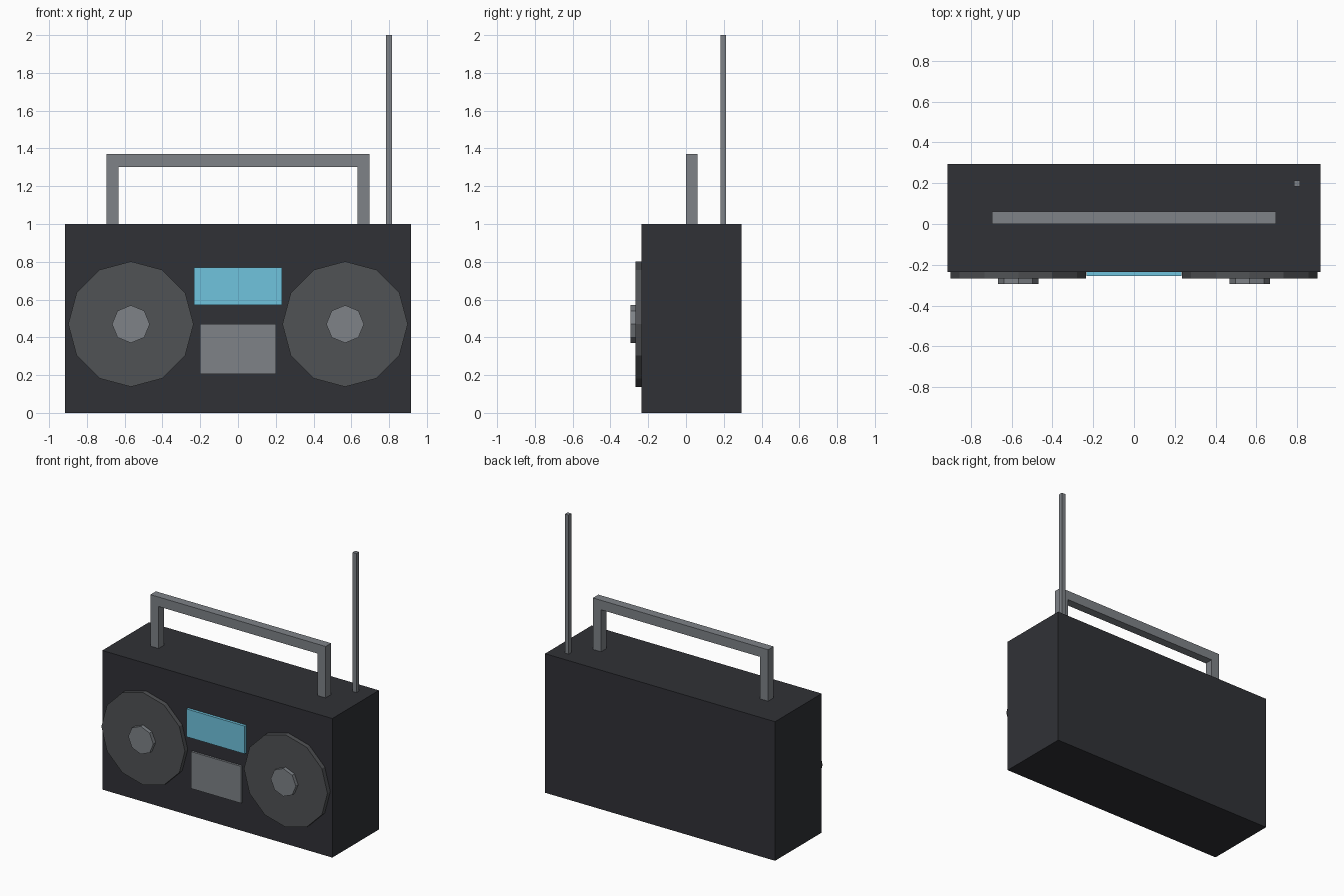
import bpy
import bmesh
from math import pi

if "Cube" in bpy.data.objects:
    bpy.data.objects.remove(bpy.data.objects["Cube"])


def material(name, rgb):
    mat = bpy.data.materials.new(name)
    mat.diffuse_color = (*rgb, 1)
    mat.use_nodes = True
    mat.node_tree.nodes["Principled BSDF"].inputs["Base Color"].default_value = mat.diffuse_color
    return mat


DARK = material("dark_plastic", (0.03, 0.031, 0.037))
CONE = material("speaker_grey", (0.08, 0.084, 0.09))
METAL = material("light_grey", (0.21, 0.225, 0.245))
BLUE = material("display_blue", (0.16, 0.55, 0.73))


def box(name, lo, hi, mat):
    """Box between two opposite corners."""
    bpy.ops.mesh.primitive_cube_add(size=1, location=[(a + b) / 2 for a, b in zip(lo, hi)])
    ob = bpy.context.object
    ob.name = name
    ob.scale = [b - a for a, b in zip(lo, hi)]
    bpy.ops.object.transform_apply(location=False, rotation=False, scale=True)
    ob.data.materials.append(mat)


def disc(name, sides, radius, x, z, y_front, y_back, mat):
    """Low-poly disc facing the front."""
    bpy.ops.mesh.primitive_cylinder_add(
        vertices=sides, radius=radius, depth=y_back - y_front,
        location=(x, (y_front + y_back) / 2, z), rotation=(pi / 2, 0, 0))
    ob = bpy.context.object
    ob.name = name
    ob.data.materials.append(mat)


def extruded_profile(name, points, y0, y1, mat):
    """Extrude an x-z outline along y."""
    bm = bmesh.new()
    face = bm.faces.new([bm.verts.new((x, y0, z)) for x, z in points])
    out = bmesh.ops.extrude_face_region(bm, geom=[face], use_keep_orig=True)
    new = [g for g in out["geom"] if isinstance(g, bmesh.types.BMVert)]
    bmesh.ops.translate(bm, verts=new, vec=(0, y1 - y0, 0))
    bmesh.ops.recalc_face_normals(bm, faces=bm.faces)
    mesh = bpy.data.meshes.new(name)
    bm.to_mesh(mesh)
    bm.free()
    mesh.materials.append(mat)
    bpy.context.collection.objects.link(bpy.data.objects.new(name, mesh))


FRONT = -0.235  # front panel plane

# Case
box("case", (-0.915, FRONT, 0), (0.915, 0.295, 1), DARK)

# Speakers with centre hubs
for side, x in (("left", -0.567), ("right", 0.567)):
    disc(f"{side}_speaker", 12, 0.332, x, 0.47, -0.268, FRONT + 0.01, CONE)
    disc(f"{side}_speaker_hub", 8, 0.1, x, 0.47, -0.295, -0.26, METAL)

# Display and cassette door
box("display", (-0.232, -0.255, 0.57), (0.232, FRONT + 0.01, 0.77), BLUE)
box("cassette_door", (-0.2, -0.25, 0.205), (0.2, FRONT + 0.01, 0.47), METAL)

# Carrying handle
extruded_profile("handle", [
    (-0.697, 0.99), (-0.697, 1.37), (0.697, 1.37), (0.697, 0.99),
    (0.632, 0.99), (0.632, 1.302), (-0.632, 1.302), (-0.632, 0.99)],
    0, 0.062, METAL)

# Antenna
box("antenna", (0.784, 0.183, 0.99), (0.814, 0.213, 2), METAL)
